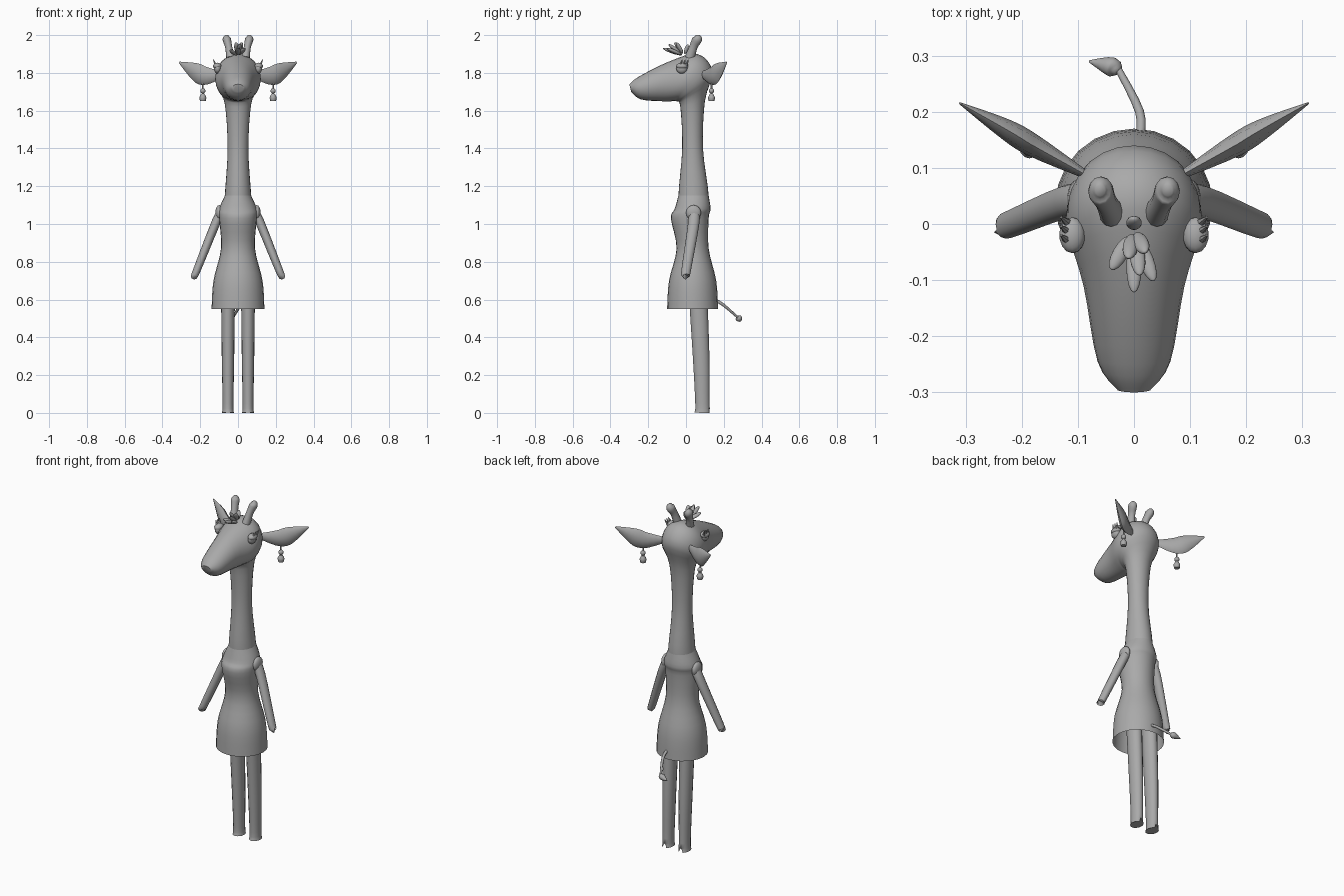
import bpy, math
from mathutils import Vector

cube = bpy.data.objects.get("Cube")
if cube:
    bpy.data.objects.remove(cube)

GREY = (0.4, 0.4, 0.4, 1)
UP = Vector((0, 0, 1))
BACK = Vector((0, 1, 0))

grey_material = bpy.data.materials.new("plain grey")
grey_material.use_nodes = True
grey_material.diffuse_color = GREY
grey_material.node_tree.nodes["Principled BSDF"].inputs["Base Color"].default_value = GREY


def finish(obj, name):
    """Name the part, give it the material and shade it smooth."""
    obj.name = obj.data.name = name
    obj.data.materials.append(grey_material)
    bpy.ops.object.select_all(action='DESELECT')
    obj.select_set(True)
    bpy.context.view_layer.objects.active = obj
    bpy.ops.object.shade_smooth_by_angle(angle=math.radians(50))
    return obj


def flow(rows, steps=4):
    """Fill in rows of numbers along a smooth curve through the given rows."""
    rows = [Vector(row) for row in rows]
    last = len(rows) - 1
    filled = []
    for k in range(last):
        start, end = rows[k], rows[k + 1]
        leave = (end - rows[max(k - 1, 0)]) / 2
        arrive = (rows[min(k + 2, last)] - start) / 2
        for step in range(steps):
            t = step / steps
            ease = t * t * (3 - 2 * t)
            filled.append(start.lerp(end, ease) + leave * (t * (1 - t) * (1 - t))
                          - arrive * (t * t * (1 - t)))
    return filled + [rows[last]]


def loft(name, rings, sides, capped=True):
    """Skin elliptical rings given as centre, first axis and second axis."""
    verts, faces = [], []
    for centre, first, second in rings:
        for i in range(sides):
            angle = math.tau * i / sides
            verts.append(centre + first * math.cos(angle) + second * math.sin(angle))
    for base in range(0, len(verts) - sides, sides):
        for i in range(sides):
            j = (i + 1) % sides
            faces.append((base + i, base + j, base + sides + j, base + sides + i))
    if capped:
        faces.append(list(reversed(range(sides))))
        faces.append(list(range(len(verts) - sides, len(verts))))
    mesh = bpy.data.meshes.new(name)
    mesh.from_pydata(verts, [], faces)
    obj = bpy.data.objects.new(name, mesh)
    bpy.context.collection.objects.link(obj)
    return finish(obj, name)


def body(name, rows, capped=True):
    """Centred form from rows of front y, front z, back y, back z and half width."""
    rings = []
    for front_y, front_z, back_y, back_z, width in flow(rows):
        front, back = Vector((0, front_y, front_z)), Vector((0, back_y, back_z))
        rings.append(((front + back) / 2, Vector((width, 0, 0)), (back - front) / 2))
    return loft(name, rings, 24, capped)


def tube(name, rows, flatness=1.0, up=BACK, sides=12):
    """Tube through rows of x, y, z and radius, narrowed across its up axis."""
    rows = flow(rows)
    last = len(rows) - 1
    rings = []
    for k, row in enumerate(rows):
        ahead, behind = rows[min(k + 1, last)], rows[max(k - 1, 0)]
        along = (ahead.xyz - behind.xyz).normalized()
        first = (up - along * up.dot(along)).normalized()
        rings.append((row.xyz, first * row.w, along.cross(first) * row.w * flatness))
    return loft(name, rings, sides)


def ellipsoid(name, centre, radii, axis=None):
    bpy.ops.mesh.primitive_uv_sphere_add(segments=14, ring_count=8, location=centre)
    obj = bpy.context.object
    obj.scale = radii
    if axis:
        obj.rotation_euler = axis.to_track_quat('Z', 'Y').to_euler()
    return finish(obj, name)


# Neck bending over into the head and muzzle
body("head_and_neck", [
    (-.03, 1, .11, 1, .08), (-.04, 1.15, .12, 1.15, .07), (-.02, 1.4, .09, 1.4, .055),
    (-.03, 1.62, .1, 1.65, .07), (-.05, 1.65, .14, 1.81, .11), (-.07, 1.65, .06, 1.9, .12),
    (-.13, 1.65, -.09, 1.86, .09), (-.24, 1.66, -.25, 1.78, .065),
    (-.29, 1.7, -.3, 1.74, .03)])

# Sleeveless dress, open at the hem: height, front, back and half width
dress_rows = [(.55, -.1, .17, .14), (.7, -.09, .16, .13), (.87, -.05, .12, .09),
              (1.03, -.08, .12, .1), (1.08, -.06, .13, .1), (1.15, -.04, .12, .07)]
body("dress", [(front, z, back, z, width) for z, front, back, width in dress_rows], capped=False)

for side, s in (("left", 1), ("right", -1)):
    # Arm and shoulder cap
    tube(side + "_arm", [(s * .08, .04, 1.08, .03), (s * .12, .04, 1, .03),
                         (s * .22, 0, .75, .025), (s * .23, 0, .73, .02)], flatness=.8)
    ellipsoid(side + "_shoulder_cap", (s * .1, .04, 1.06), (.02, .04, .04))

    # Leg, with the heel of the hoof notched
    leg_x = s * .053
    leg = tube(side + "_leg", [(leg_x, .06, .7, .05), (leg_x, .08, .3, .044),
                               (leg_x, .087, .05, .038), (leg_x, .087, 0, .042)],
               flatness=.75, sides=16)
    for vert in leg.data.vertices:
        if vert.co.z < .01 and vert.co.y > .11 and abs(vert.co.x - leg_x) < .01:
            vert.co += Vector((0, -.01, .03))

    # Leaf shaped ear
    tube(side + "_ear", [(s * .09, .09, 1.79, .02), (s * .18, .14, 1.785, .05),
                         (s * .23, .17, 1.81, .045), (s * .31, .215, 1.855, .005)],
         flatness=.4, up=UP, sides=8)

    # Earring made of a hook, a bead and a drop
    x, y = s * .186, .135
    tube(side + "_earring_hook", [(x, y, 1.76, .004), (x, y, 1.7, .004)], sides=6)
    ellipsoid(side + "_earring_bead", (x, y, 1.705), (.014, .014, .014))
    tube(side + "_earring_drop", [(x, y, 1.69, .008), (x, y, 1.67, .018), (x, y, 1.65, .015)])

    # Horn with a clubbed tip
    tube(side + "_horn", [(s * .04, .02, 1.88, .026), (s * .05, .04, 1.94, .022),
                          (s * .06, .06, 1.98, .026), (s * .06, .06, 2, .01)], flatness=.85)

    # Eye with lid and lashes
    ellipsoid(side + "_eye", (s * .108, -.022, 1.824), (.02, .03, .028))
    ellipsoid(side + "_eyelid", (s * .11, -.02, 1.836), (.023, .032, .018))
    for i in range(3):
        y = -.03 + i * .016
        tube(f"{side}_eyelash_{i}", [(s * .118, y, 1.84, .008), (s * .13, y + .01, 1.87, .002)],
             sides=6)

# Forelock made of petal shaped locks fanning from one root
root = Vector((0, -.01, 1.89))
lock_tips = [(0, -.12, 1.93), (-.04, -.08, 1.92), (.035, -.1, 1.93), (.01, -.09, 1.95),
             (-.01, -.06, 1.96), (.02, -.05, 1.96), (0, .01, 1.95)]
for i, tip in enumerate(lock_tips):
    reach = Vector(tip) - root
    ellipsoid(f"forelock_{i}", root + reach * .6, (.014, .01, reach.length * .42), reach)

# Tail and its tuft
tube("tail", [(.01, .15, .6, .008), (.01, .2, .57, .008), (-.03, .28, .5, .006)], up=UP, sides=8)
tube("tail_tuft", [(-.03, .27, .51, .006), (-.04, .28, .5, .018), (-.08, .29, .49, .002)],
     up=UP, sides=10)
